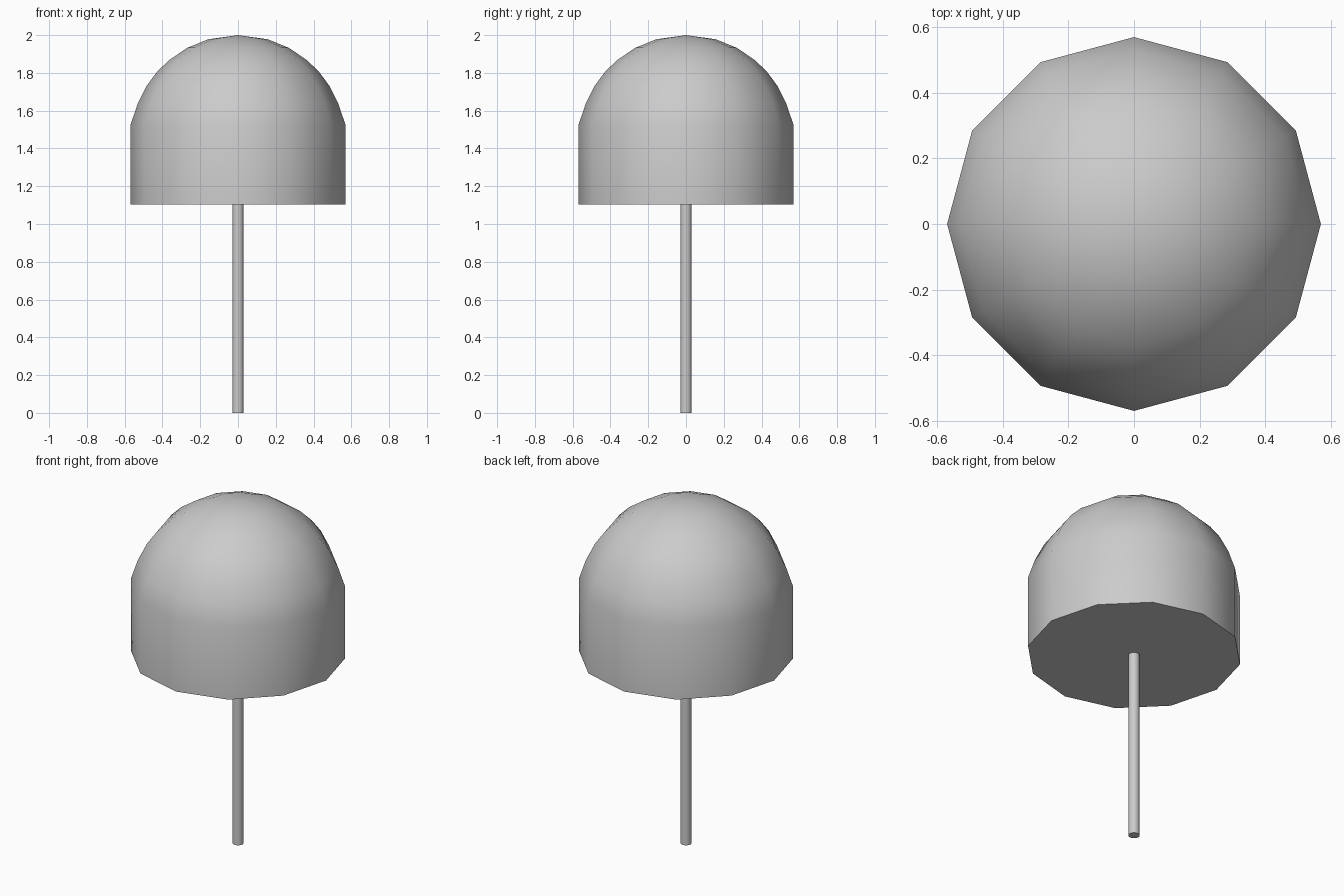
import bpy
import bmesh
from math import sin, cos, radians, pi

cube = bpy.data.objects.get("Cube")
if cube:
    bpy.data.objects.remove(cube, do_unlink=True)

RADIUS = 0.57
DOME_CENTRE = 1.43
RIM = 1.103

grey = bpy.data.materials.new("plain grey")
grey.use_nodes = True
colour = (0.6, 0.6, 0.6, 1)
grey.diffuse_color = colour
grey.node_tree.nodes["Principled BSDF"].inputs["Base Color"].default_value = colour


def turned_part(name, profile, sides, tip=None):
    """Revolve (radius, height) rings; close the bottom, and the top flat or to a tip."""
    bm = bmesh.new()
    rings = []
    for r, z in profile:
        angles = [2 * pi * i / sides for i in range(sides)]
        rings.append([bm.verts.new((r * cos(a), r * sin(a), z)) for a in angles])
    for low, high in zip(rings, rings[1:]):
        for i in range(sides):
            j = (i + 1) % sides
            bm.faces.new((low[i], low[j], high[j], high[i]))
    bm.faces.new(rings[0][::-1])
    if tip is None:
        bm.faces.new(rings[-1])
    else:
        apex = bm.verts.new((0, 0, tip))
        for i in range(sides):
            bm.faces.new((rings[-1][i], rings[-1][(i + 1) % sides], apex))
    mesh = bpy.data.meshes.new(name)
    bm.to_mesh(mesh)
    bm.free()
    mesh.materials.append(grey)
    obj = bpy.data.objects.new(name, mesh)
    bpy.context.collection.objects.link(obj)
    bpy.ops.object.select_all(action="DESELECT")
    obj.select_set(True)
    bpy.context.view_layer.objects.active = obj
    bpy.ops.object.shade_smooth_by_angle(angle=radians(45))
    return obj


# Rounded crown: straight wall below, spherical dome above
crown_profile = [(RADIUS, RIM), (RADIUS, 1.522)]
for degrees in (69, 58, 49, 40, 28, 16):
    a = radians(degrees)
    crown_profile.append((RADIUS * sin(a), DOME_CENTRE + RADIUS * cos(a)))
turned_part("crown", crown_profile, 12, tip=2.0)

# Thin straight stem
turned_part("stem", [(0.03, 0), (0.03, RIM + 0.02)], 12)
